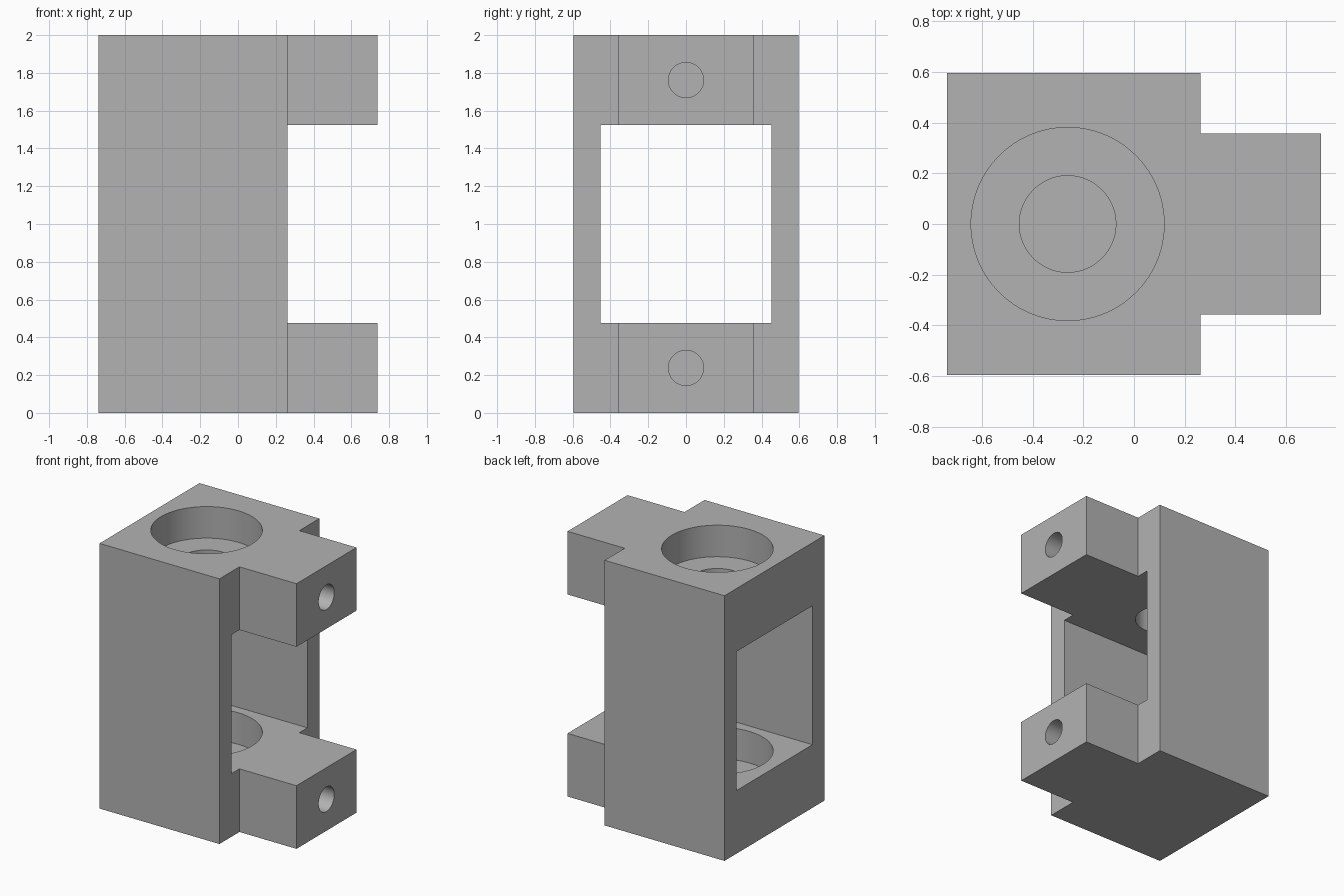
import bpy
import math

cube = bpy.data.objects.get("Cube")
if cube:
    bpy.data.objects.remove(cube, do_unlink=True)

U = 2 / 42                      # design module: the part is 42 modules tall
BACK, STEP, TIP = -15.5 * U, 5.5 * U, 15.5 * U
BORE_X = BACK + 10 * U
LOW, HIGH = 10 * U, 32 * U      # lower and upper edges of the window

metal = bpy.data.materials.new("plain grey")
metal.use_nodes = True
grey = (0.45, 0.45, 0.45, 1)
metal.diffuse_color = grey
metal.node_tree.nodes["Principled BSDF"].inputs["Base Color"].default_value = grey


def box(name, x0, x1, half_y, z0, z1):
    bpy.ops.mesh.primitive_cube_add(size=1, location=((x0 + x1) / 2, 0, (z0 + z1) / 2))
    ob = bpy.context.object
    ob.name = name
    ob.scale = (x1 - x0, 2 * half_y, z1 - z0)
    bpy.ops.object.transform_apply(location=True, rotation=True, scale=True)
    ob.data.materials.append(metal)
    return ob


def rod(name, radius, depth, location, along_x=False):
    bpy.ops.mesh.primitive_cylinder_add(
        vertices=96, radius=radius, depth=depth, location=location,
        rotation=(0, math.pi / 2 if along_x else 0, 0))
    ob = bpy.context.object
    ob.name = name
    ob.data.materials.append(metal)
    return ob


def combine(target, tool, operation):
    mod = target.modifiers.new(tool.name, 'BOOLEAN')
    mod.operation = operation
    mod.solver = 'EXACT'
    mod.object = tool
    bpy.context.view_layer.objects.active = target
    bpy.ops.object.modifier_apply(modifier=mod.name)
    bpy.data.objects.remove(tool, do_unlink=True)


# Main block with the rectangular window through it
housing = box("bearing_housing", BACK, STEP, 12.5 * U, 0, 42 * U)
combine(housing, box("window_cutter", BACK - U, STEP + U, 9.5 * U, LOW, HIGH), 'DIFFERENCE')

for end, z0 in (("lower", 0), ("upper", HIGH)):
    # Mounting lug, overlapping the block so that it joins cleanly
    lug = box(end + "_lug", STEP - U, TIP, 7.5 * U, z0, z0 + LOW)
    combine(housing, lug, 'UNION')
    # Bearing seat, sunk halfway from the top of each end
    seat = rod(end + "_seat_cutter", 8 * U, 10 * U, (BORE_X, 0, z0 + LOW))
    combine(housing, seat, 'DIFFERENCE')
    # Blind bolt hole in the lug face
    bolt = rod(end + "_bolt_cutter", 1.95 * U, 16 * U, (TIP, 0, z0 + 5 * U), True)
    combine(housing, bolt, 'DIFFERENCE')

# Shaft hole through the upper end only
combine(housing, rod("shaft_cutter", 4 * U, 14 * U, (BORE_X, 0, HIGH + 5 * U)), 'DIFFERENCE')

bpy.ops.object.select_all(action='DESELECT')
housing.select_set(True)
bpy.context.view_layer.objects.active = housing
bpy.ops.object.shade_smooth_by_angle(angle=math.radians(30))
